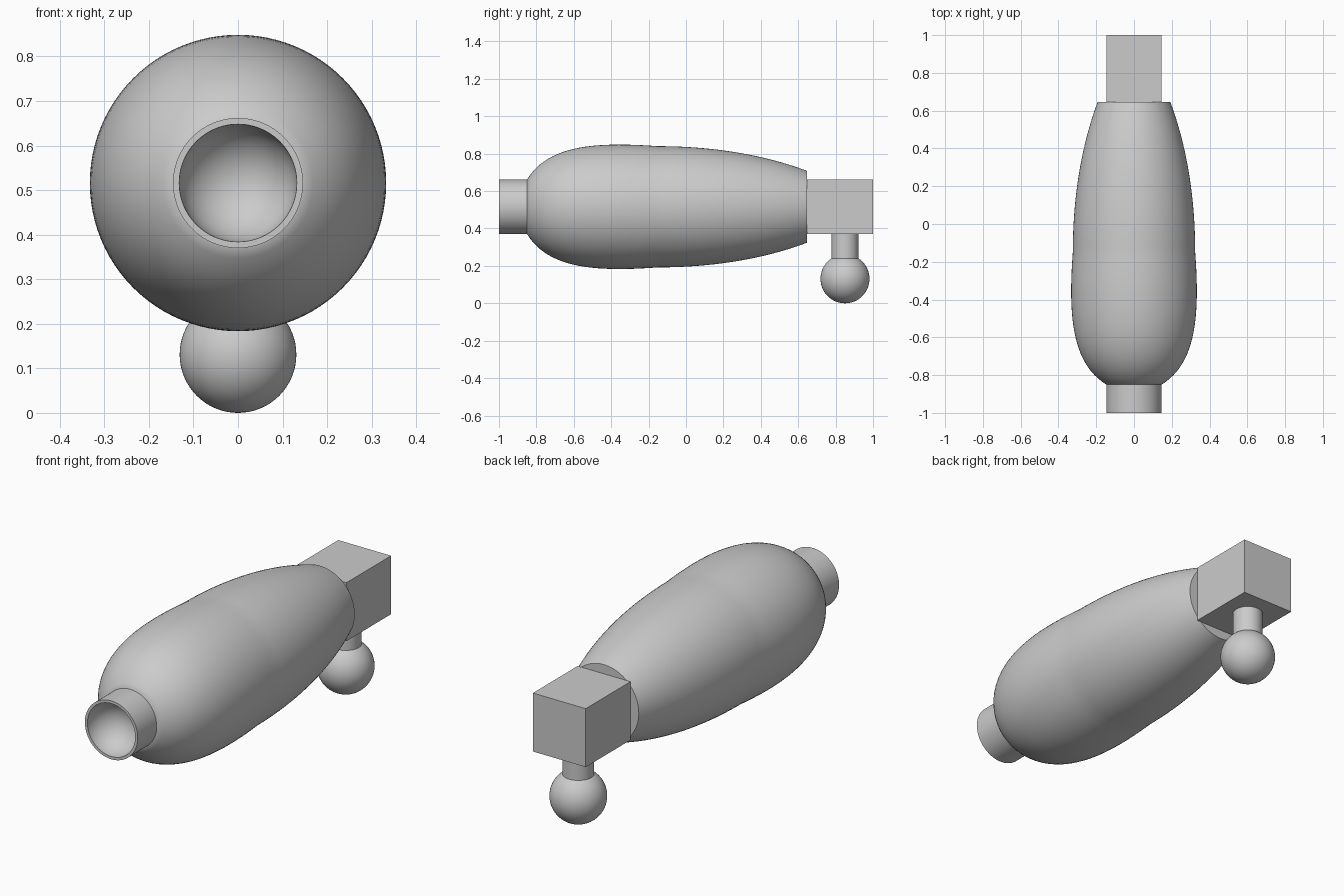
import bpy, bmesh, math
from mathutils import Matrix, Vector
from mathutils.geometry import interpolate_bezier

if "Cube" in bpy.data.objects:
    bpy.data.objects.remove(bpy.data.objects["Cube"], do_unlink=True)

AXIS_Z = 0.516    # height of the long axis
NECK_R = 0.146
SOCKET_R = 0.132
BACK_Y = 0.647    # where the body meets the block
PIN_Y = 0.85

grey = bpy.data.materials.new("light grey")
grey.use_nodes = True
colour = (0.6, 0.6, 0.6, 1)
grey.diffuse_color = colour
grey.node_tree.nodes["Principled BSDF"].inputs["Base Color"].default_value = colour


def finish(name, bm, smooth=True):
    bmesh.ops.recalc_face_normals(bm, faces=bm.faces[:])
    mesh = bpy.data.meshes.new(name)
    bm.to_mesh(mesh)
    bm.free()
    mesh.materials.append(grey)
    obj = bpy.data.objects.new(name, mesh)
    bpy.context.collection.objects.link(obj)
    if smooth:
        bpy.ops.object.select_all(action="DESELECT")
        obj.select_set(True)
        bpy.context.view_layer.objects.active = obj
        bpy.ops.object.shade_smooth_by_angle(angle=math.radians(35))
    return obj


def lathe(name, profile, steps=96):
    """Spin (y, radius) points around the long axis."""
    bm = bmesh.new()
    verts = [bm.verts.new((r, y, AXIS_Z)) for y, r in profile]
    edges = [bm.edges.new(pair) for pair in zip(verts, verts[1:])]
    bmesh.ops.spin(bm, geom=verts + edges, cent=(0, 0, AXIS_Z), axis=(0, 1, 0),
                   angle=math.tau, steps=steps)
    bmesh.ops.remove_doubles(bm, verts=bm.verts[:], dist=0.0002)
    return finish(name, bm)


def bezier(*points, count=24):
    ctrl = [Vector((y, r, 0)) for y, r in points]
    return [(p.x, p.y) for p in interpolate_bezier(*ctrl, count)]


# Body: rounded front bulb flowing into a tapered rear
bulb = bezier((-0.85, NECK_R), (-0.74, 0.325), (-0.5, 0.35), (-0.15, 0.324))
taper = bezier((-0.15, 0.324), (0.12, 0.324), (0.4, 0.285), (BACK_Y, 0.192))
lathe("body", [(-0.85, 0)] + bulb + taper[1:] + [(BACK_Y, 0)])

# Front neck with a hemispherical socket
bowl = [(-1 + SOCKET_R * math.sin(a), SOCKET_R * math.cos(a))
        for a in (math.pi / 2 * i / 20 for i in range(21))]
lathe("socket_neck", [(-0.84, 0), (-0.84, NECK_R), (-1, NECK_R)] + bowl)

# Rear block
bm = bmesh.new()
size = (2 * NECK_R, 1 - BACK_Y, 2 * NECK_R)
bmesh.ops.create_cube(bm, size=1, matrix=Matrix.Translation(
    (0, (1 + BACK_Y) / 2, AXIS_Z)) @ Matrix.Diagonal((*size, 1)))
finish("rear_block", bm, smooth=False)

# Pin below the block
bm = bmesh.new()
bmesh.ops.create_cone(bm, cap_ends=True, segments=48, radius1=0.072, radius2=0.072,
                      depth=0.18, matrix=Matrix.Translation((0, PIN_Y, 0.29)))
finish("ball_pin", bm)

# Ball at the end of the pin
bm = bmesh.new()
bmesh.ops.create_uvsphere(bm, u_segments=64, v_segments=32, radius=0.131,
                          matrix=Matrix.Translation((0, PIN_Y, 0.131)))
finish("ball", bm)
